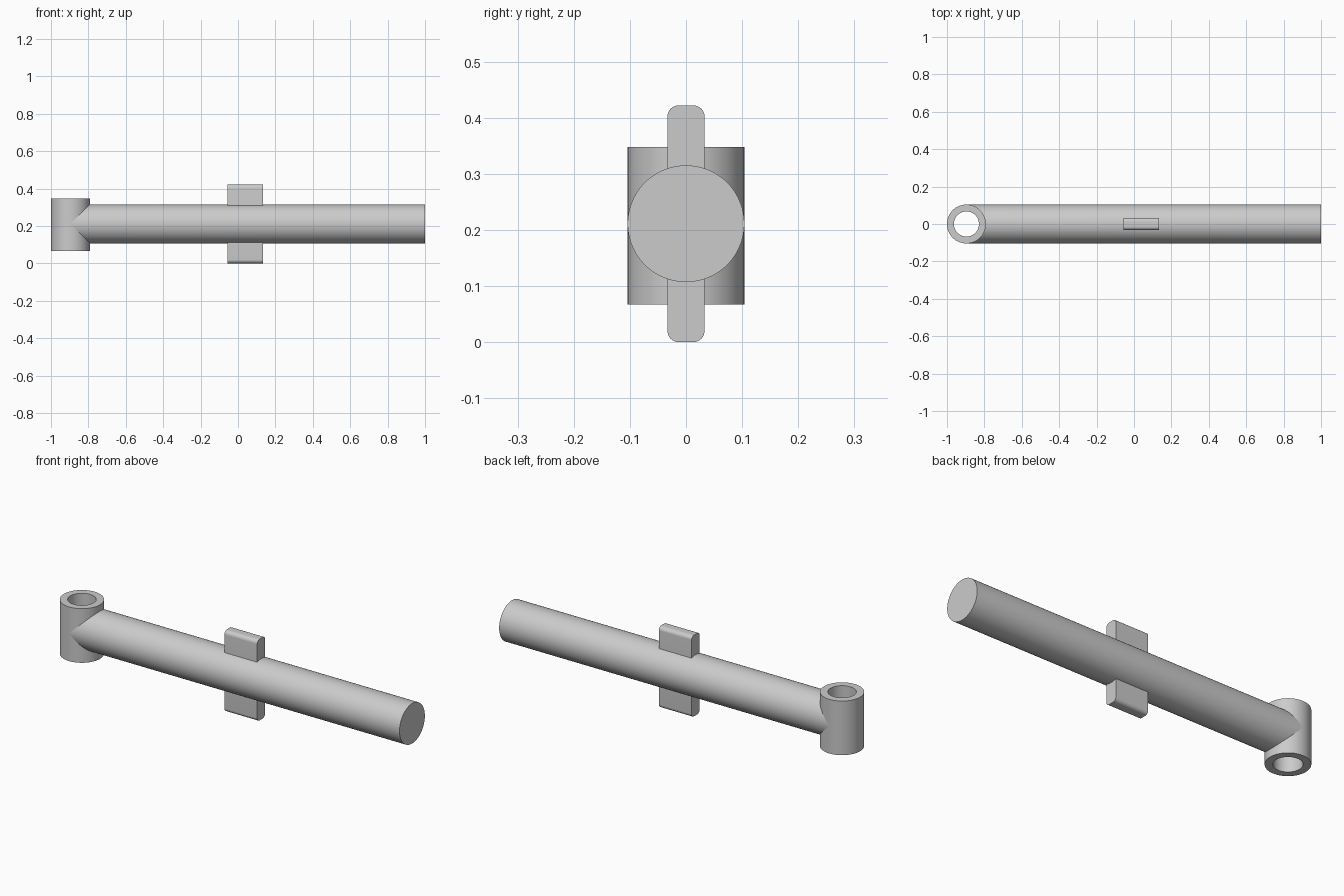
import bpy, bmesh, math
from mathutils import Matrix

if "Cube" in bpy.data.objects:
    bpy.data.objects.remove(bpy.data.objects["Cube"], do_unlink=True)

RADIUS, BORE, MID_Z, HUB_X = 0.104, 0.067, 0.211, -0.896
SEGMENTS = 96

grey = bpy.data.materials.new("plain_grey")
grey.use_nodes = True
colour = (0.6, 0.6, 0.6, 1)
grey.diffuse_color = colour
grey.node_tree.nodes["Principled BSDF"].inputs["Base Color"].default_value = colour


def finish(name, bm):
    mesh = bpy.data.meshes.new(name)
    bm.to_mesh(mesh)
    bm.free()
    mesh.materials.append(grey)
    obj = bpy.data.objects.new(name, mesh)
    bpy.context.collection.objects.link(obj)
    return obj


def cylinder(name, radius, length, matrix):
    bm = bmesh.new()
    bmesh.ops.create_cone(bm, cap_ends=True, segments=SEGMENTS, radius1=radius,
                          radius2=radius, depth=length, matrix=matrix)
    return finish(name, bm)


def cut(obj, cutter):
    mod = obj.modifiers.new("cut", "BOOLEAN")
    mod.operation, mod.solver, mod.object = "DIFFERENCE", "EXACT", cutter
    bpy.context.view_layer.objects.active = obj
    bpy.ops.object.modifier_apply(modifier=mod.name)
    bpy.data.objects.remove(cutter, do_unlink=True)


def smooth(obj):
    bpy.ops.object.select_all(action="DESELECT")
    obj.select_set(True)
    bpy.context.view_layer.objects.active = obj
    bpy.ops.object.shade_smooth_by_angle(angle=math.radians(30))


hub_place = Matrix.Translation((HUB_X, 0, MID_Z - 0.0035))

# Upright collar with a through bore
collar = cylinder("collar", RADIUS, 0.281, hub_place)
cut(collar, cylinder("bore_cutter", BORE, 1, hub_place))

# Horizontal rod, its end hollowed so that it stops inside the collar wall
rod_place = Matrix.Translation(((1 + HUB_X) / 2, 0, MID_Z)) @ Matrix.Rotation(math.pi / 2, 4, "Y")
rod = cylinder("rod", RADIUS, 1 - HUB_X, rod_place)
cut(rod, cylinder("rod_end_cutter", (RADIUS + BORE) / 2, 1, hub_place))

# Flat key through the rod, rounded along its long edges
bm = bmesh.new()
bmesh.ops.create_cube(bm, size=1)
bmesh.ops.scale(bm, vec=(0.188, 0.066, 2 * MID_Z), verts=bm.verts)
bmesh.ops.translate(bm, vec=(0.039, 0, MID_Z), verts=bm.verts)
long_edges = [e for e in bm.edges if abs(e.verts[0].co.x - e.verts[1].co.x) > 0.1]
bmesh.ops.bevel(bm, geom=long_edges, offset=0.02, segments=8, profile=0.5, affect="EDGES")
key = finish("key_plate", bm)

for part in (collar, rod, key):
    smooth(part)
